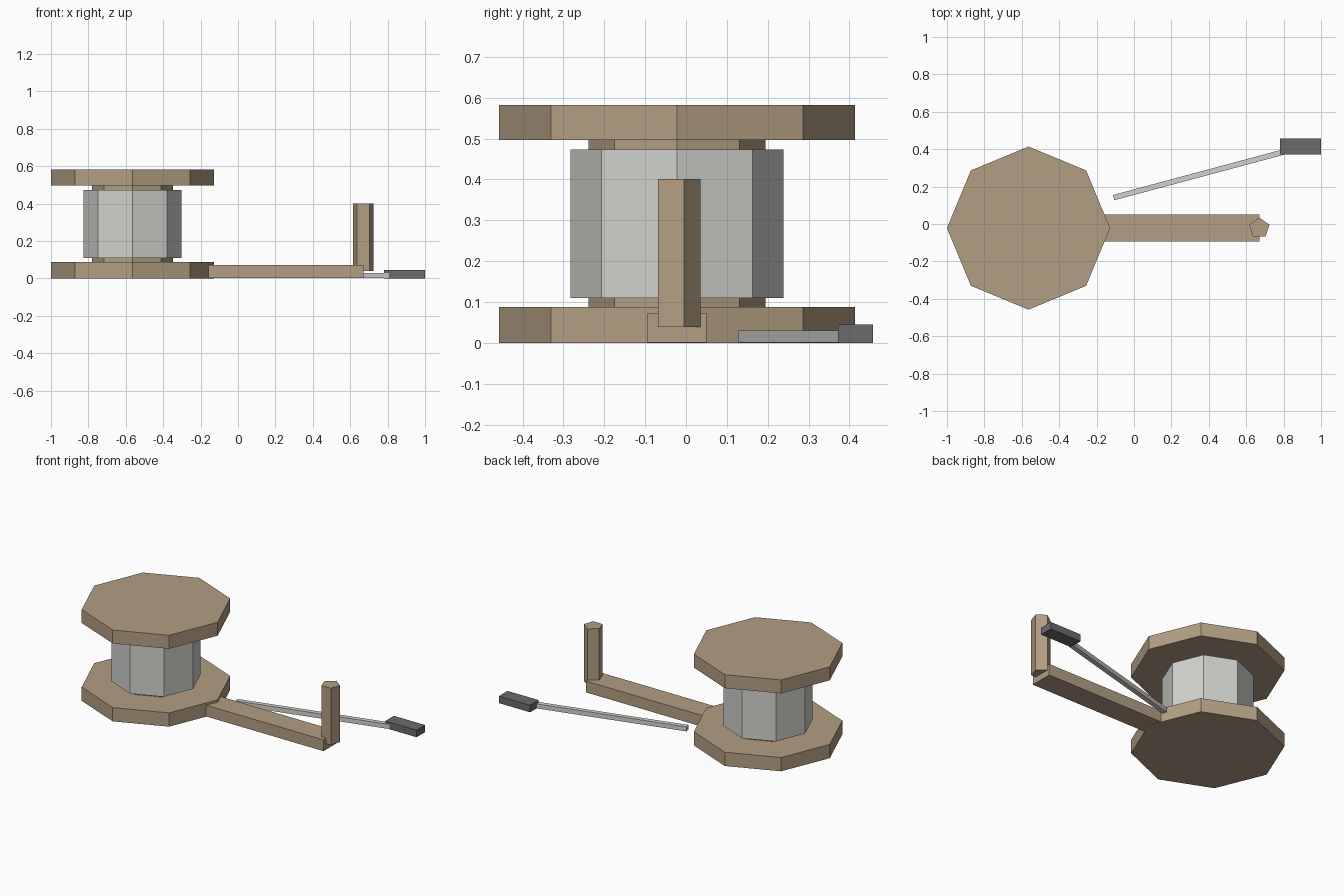
import bpy, math
from mathutils import Vector

cube = bpy.data.objects.get("Cube")
if cube:
    bpy.data.objects.remove(cube, do_unlink=True)


def material(name, rgb):
    mat = bpy.data.materials.new(name)
    mat.use_nodes = True
    color = (*rgb, 1)
    mat.diffuse_color = color
    mat.node_tree.nodes["Principled BSDF"].inputs["Base Color"].default_value = color
    return mat


wood = material("tan wood", (0.45, 0.345, 0.23))
steel = material("light grey", (0.64, 0.645, 0.61))
grip = material("dark grey", (0.145, 0.145, 0.152))


def finish(name, mat):
    obj = bpy.context.object
    obj.name = name
    obj.data.materials.append(mat)
    bpy.ops.object.transform_apply(location=False, rotation=True, scale=True)
    return obj


def prism(name, mat, sides, radius, x, y, z0, z1):
    """Upright prism with a corner pointing to +y."""
    bpy.ops.mesh.primitive_cylinder_add(vertices=sides, radius=radius, depth=z1 - z0,
                                        location=(x, y, (z0 + z1) / 2))
    return finish(name, mat)


def beam(name, mat, start, end, width, z0, z1):
    """Flat bar lying between two ground points."""
    a, b = Vector(start), Vector(end)
    mid, run = (a + b) / 2, b - a
    bpy.ops.mesh.primitive_cube_add(size=1, location=(mid.x, mid.y, (z0 + z1) / 2),
                                    rotation=(0, 0, math.atan2(run.y, run.x)))
    bpy.context.object.scale = (run.length, width, z1 - z0)
    return finish(name, mat)


# Spool: two end discs, a core and the wound drum
SX, SY = -0.564, -0.022
for label, z0, z1 in (("lower_disc", 0, 0.088), ("upper_disc", 0.497, 0.583)):
    prism(label, wood, 8, 0.436, SX, SY, z0, z1)
prism("spool_core", wood, 8, 0.217, SX, SY, 0.08, 0.505)
prism("wound_drum", steel, 8, 0.261, SX, SY, 0.11, 0.473)

# Crank: arm and upright five-sided handle
beam("crank_arm", wood, (-0.3, SY), (0.67, SY), 0.145, 0.001, 0.073)
prism("crank_handle", wood, 5, 0.057, 0.67, SY, 0.039, 0.401)

# Loose rod with a dark grip
beam("rod", steel, (-0.109, 0.141), (0.86, 0.401), 0.029, 0.001, 0.03)
beam("rod_grip", grip, (0.78, 0.415), (1.0, 0.415), 0.086, 0, 0.045)
